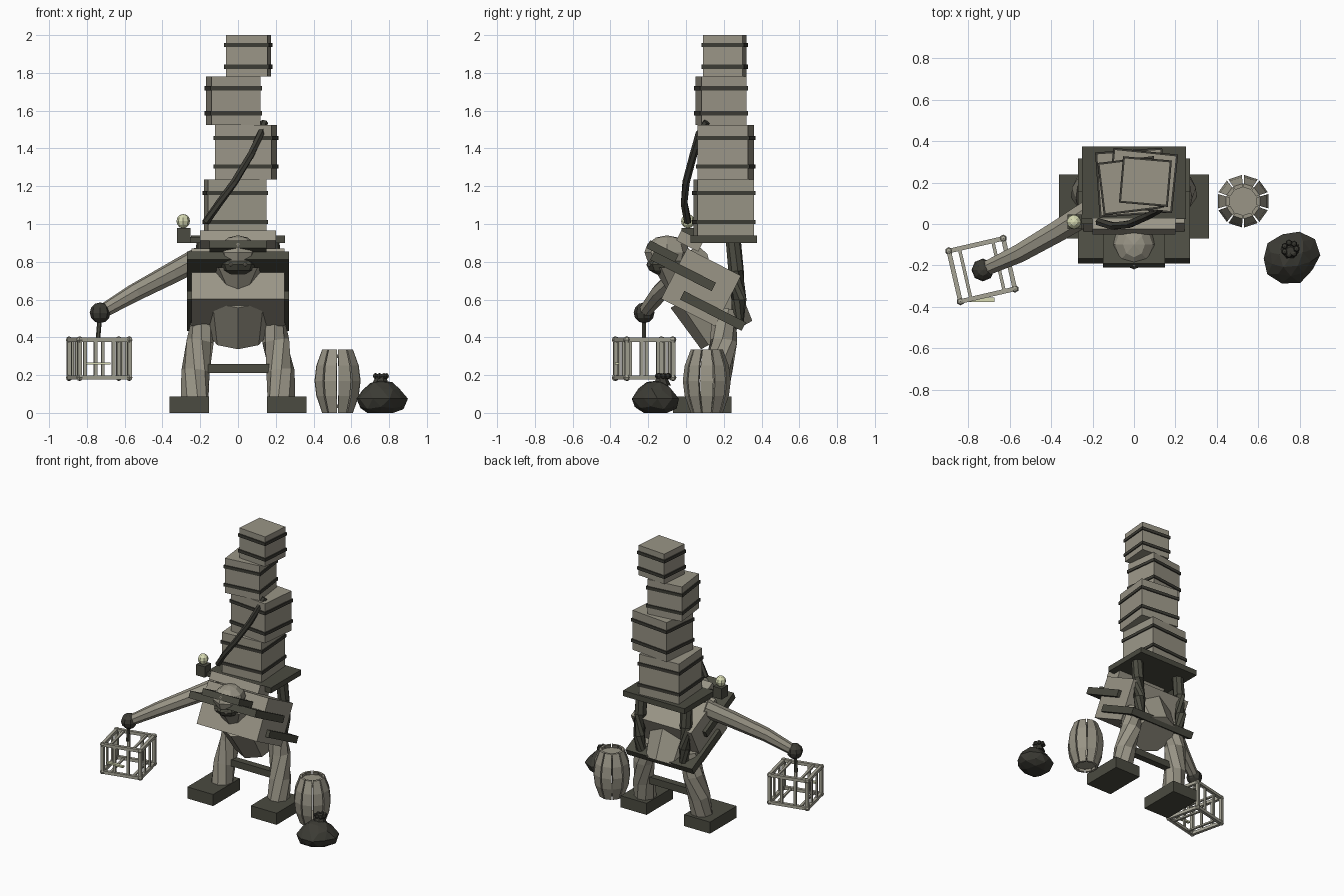
import bpy, bmesh, math, random
from math import sin, cos, pi, radians
from mathutils import Vector, Matrix

cube = bpy.data.objects.get("Cube")
if cube:
    bpy.data.objects.remove(cube, do_unlink=True)
random.seed(4)


def material(name, rgb):
    m = bpy.data.materials.new(name)
    m.use_nodes = True
    m.diffuse_color = (*rgb, 1)
    m.node_tree.nodes["Principled BSDF"].inputs["Base Color"].default_value = (*rgb, 1)
    return m


STONE = material("pale stone", (0.32, 0.30, 0.24))
PALE = material("pale wood", (0.38, 0.37, 0.30))
DARK = material("dark wood", (0.07, 0.07, 0.052))
LEATHER = material("dark leather", (0.045, 0.044, 0.035))
GLOW = material("pale glow", (0.68, 0.70, 0.45))


def finish(name, bm, mat):
    bmesh.ops.recalc_face_normals(bm, faces=bm.faces)
    me = bpy.data.meshes.new(name)
    bm.to_mesh(me)
    bm.free()
    me.materials.append(mat)
    ob = bpy.data.objects.new(name, me)
    bpy.context.collection.objects.link(ob)
    return ob


def place(loc, rot=(0, 0, 0), size=(1, 1, 1)):
    spin = Matrix.Identity(4)
    for axis, angle in zip("XYZ", rot):
        spin = Matrix.Rotation(radians(angle), 4, axis) @ spin
    return Matrix.Translation(loc) @ spin @ Matrix.Diagonal((*size, 1))


def box(name, loc, size, mat, rot=(0, 0, 0), parent=Matrix.Identity(4)):
    bm = bmesh.new()
    bmesh.ops.create_cube(bm, size=1, matrix=parent @ place(loc, rot, size))
    return finish(name, bm, mat)


def ball(name, loc, size, mat, u=8, v=6, rot=(0, 0, 0)):
    bm = bmesh.new()
    bmesh.ops.create_uvsphere(bm, u_segments=u, v_segments=v, radius=1,
                              matrix=place(loc, rot, size))
    return finish(name, bm, mat)


def cone(name, loc, r1, r2, h, mat, rot=(0, 0, 0), n=8):
    bm = bmesh.new()
    bmesh.ops.create_cone(bm, cap_ends=True, segments=n, radius1=r1, radius2=r2,
                          depth=h, matrix=place(loc, rot))
    return finish(name, bm, mat)


def tube(name, points, radii, mat, n=8):
    """Faceted limb swept through the points."""
    bm = bmesh.new()
    pts = [Vector(p) for p in points]
    rings = []
    for i, p in enumerate(pts):
        d = pts[min(i + 1, len(pts) - 1)] - pts[max(i - 1, 0)]
        q = d.to_track_quat('Z', 'Y')
        rings.append([bm.verts.new(p + q @ Vector((cos(a), sin(a), 0)) * radii[i])
                      for a in [2 * pi * (k + .5) / n for k in range(n)]])
    for a, b in zip(rings, rings[1:]):
        for k in range(n):
            bm.faces.new((a[k], a[(k + 1) % n], b[(k + 1) % n], b[k]))
    bm.faces.new(rings[0])
    bm.faces.new(rings[-1])
    return finish(name, bm, mat)


# Feet, legs and pack poles
for s, side in ((1, "left"), (-1, "right")):
    box(side + "_foot", (s * .258, .085, .043), (.21, .31, .085), DARK)
    tube(side + "_leg", [(s * .23, .14, .06), (s * .225, .17, .22), (s * .2, .2, .38), (s * .17, .2, .54)],
         [.075, .075, .072, .068], STONE)
    tube(side + "_pack_pole", [(s * .18, .25, .92), (s * .185, .265, .75), (s * .185, .28, .6), (s * .17, .27, .45)],
         [.04, .042, .04, .032], DARK)
box("leg_crossbar", (0, .17, .235), (.38, .05, .05), DARK)

# Torso with its two broad straps
TILT = -27
box("torso", (0, .08, .665), (.49, .32, .3), STONE, (TILT, 0, 0))
box("upper_strap", (0, -.016, .75), (.54, .366, .05), DARK, (TILT, 0, 0))
box("lower_strap", (0, .143, .54), (.54, .366, .05), DARK, (TILT, 0, 0))
cone("belly", (0, .15, .53), .155, .19, .27, STONE, (29, 0, 0))
box("shoulder_yoke", (0, .02, .91), (.4, .13, .06), STONE, (TILT, 0, 0))

# Head, hat and collar
ball("hat_dome", (0, -.1, .85), (.105, .12, .09), STONE)
box("hat_brim", (0, -.125, .855), (.3, .17, .045), DARK, (TILT, 0, 0))
ball("face", (0, -.1, .785), (.1, .11, .06), DARK)
for s in (1, -1):
    ball("eye", (s * .04, -.195, .785), (.012, .012, .01), STONE, 6, 4)
cone("collar", (0, -.03, .71), .07, .145, .12, STONE)

# Stretched arm and hand
tube("right_arm", [(-.2, .07, .82), (-.36, -.03, .735), (-.55, -.14, .635), (-.73, -.222, .53)],
     [.062, .056, .048, .036], STONE)
ball("right_hand", (-.73, -.222, .53), (.055, .055, .055), LEATHER)
tube("hanging_rod", [(-.73, -.222, .53), (-.742, -.222, .38)], [.012, .012], DARK, 6)

# Open cage hanging from the hand
CAGE = place((-.735, -.222, .287), (0, 0, 13))
W, D, H, T = .27, .25, .2, .022
for a in (-.5, .5):
    for b in (-.5, .5):
        box("cage_rail", (0, a * D, b * H), (W, T, T), PALE, parent=CAGE)
        box("cage_side_rail", (a * W, 0, b * H), (T, D, T), PALE, parent=CAGE)
        box("cage_post", (a * W, b * D, 0), (T, T, H), PALE, parent=CAGE)
        for c in (-.5, .5):
            ball("cage_corner", CAGE @ Vector((a * W, b * D, c * H)), (.019, .019, .019), PALE, 6, 4)
    for c in (-.18, .18):
        box("cage_slat", (c * W, a * D, 0), (.018, .012, H), PALE, parent=CAGE)
        box("cage_side_slat", (a * W, c * D, 0), (.012, .018, H), PALE, parent=CAGE)
        box("cage_lid_slat", (c * 1.7 * W, 0, a * H), (.016, D, .012), PALE, parent=CAGE)
box("cage_latch", (-.74, -.366, .262), (.13, .02, .012), GLOW)

# Pack shelf, lantern and the stack of banded crates
box("pack_shelf", (0, .2, .92), (.5, .35, .04), DARK)
box("lantern_base", (-.287, .01, .94), (.07, .07, .08), DARK)
box("lantern_arm", (-.24, .02, .915), (.12, .04, .03), DARK)
ball("lantern_globe", (-.29, .01, 1.015), (.036, .036, .038), GLOW)
crates = [(-.015, .2, .94, .295, .31, .3, 4), (.042, .21, 1.235, .29, .3, .27, -6),
          (-.025, .185, 1.525, .255, .26, .24, 7), (.055, .205, 1.78, .22, .222, .21, -5)]
for x, y, z, h, w, d, turn in crates:
    box("crate", (x, y, z + h / 2), (w, d, h), STONE, (0, 0, turn))
    for f in (.24, .76):
        box("crate_band", (x, y, z + h * f), (w + .015, d + .015, .022), LEATHER, (0, 0, turn))
tube("pack_rope", [(-.17, .01, 1.01), (-.1, -.01, 1.11), (-.02, 0, 1.22), (.07, .04, 1.37), (.12, .07, 1.48), (.14, .11, 1.54)],
     [.02] * 6, LEATHER, 6)

# Barrel of bowed staves
bm = bmesh.new()
profile = [(.0, .085), (.09, .117), (.17, .127), (.25, .117), (.335, .085)]
N, HALF = 10, pi / 10 * .88
for k in range(N):
    mid = 2 * pi * k / N
    rows = []
    for z, r in profile:
        rows.append([bm.verts.new((q * cos(mid + a), q * sin(mid + a), z))
                     for q, a in ((r, -HALF), (r, HALF), (r - .018, HALF), (r - .018, -HALF))])
    for a, b in zip(rows, rows[1:]):
        for j in range(4):
            bm.faces.new((a[j], a[(j + 1) % 4], b[(j + 1) % 4], b[j]))
    bm.faces.new(rows[0])
    bm.faces.new(rows[-1])
bmesh.ops.translate(bm, verts=bm.verts, vec=(.527, .11, 0))
finish("barrel_staves", bm, STONE)
for z in (.035, .3):
    cone("barrel_lid", (.527, .11, z), .085, .085, .02, STONE, n=10)

# Lumpy tied sack
bm = bmesh.new()
bmesh.ops.create_icosphere(bm, subdivisions=2, radius=1)
for v in bm.verts:
    v.co *= random.uniform(.9, 1.06)
    v.co.z = max(v.co.z, -.75)
    if v.co.z > .3:
        v.co.x *= .8
        v.co.y *= .8
bmesh.ops.transform(bm, matrix=place((.757, -.16, .075), (0, 0, 20), (.142, .128, .1)), verts=bm.verts)
finish("sack", bm, LEATHER)
cone("sack_neck", (.755, -.13, .175), .05, .02, .06, LEATHER, n=7)
for k in range(7):
    a = 2 * pi * k / 7
    ball("sack_tie", (.755 + .03 * cos(a), -.12 + .03 * sin(a), .195), (.016, .016, .016), LEATHER, 6, 4)
